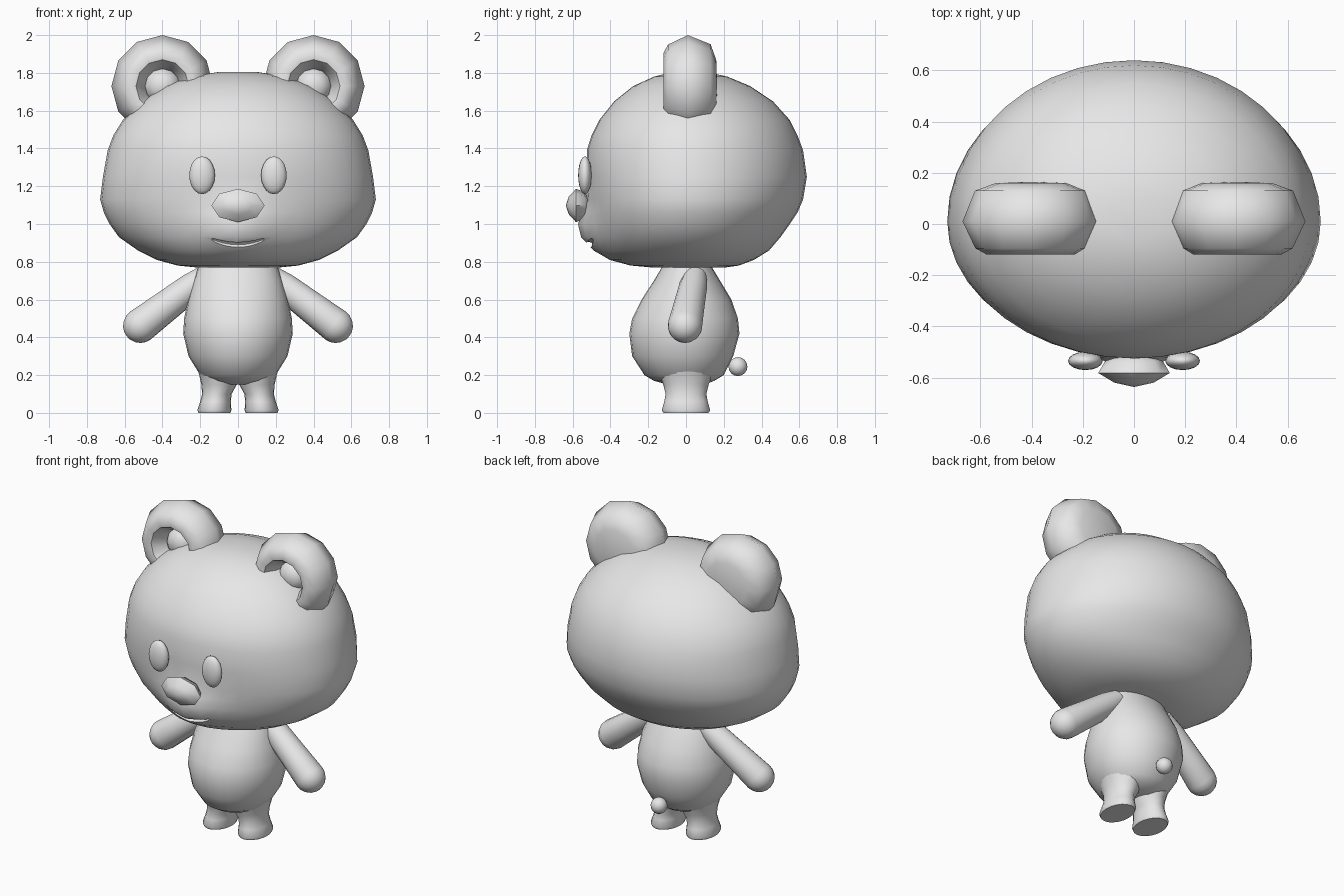
import bpy
import bmesh
from math import sin, cos, pi, exp, radians, sqrt
from mathutils import Matrix, Vector

if "Cube" in bpy.data.objects:
    bpy.data.objects.remove(bpy.data.objects["Cube"])

grey = bpy.data.materials.new("plain grey")
grey.use_nodes = True
grey.diffuse_color = (0.8, 0.8, 0.8, 1)
grey.node_tree.nodes["Principled BSDF"].inputs["Base Color"].default_value = (0.8, 0.8, 0.8, 1)


def finish(name, bm, matrix=None):
    """Clean the mesh and turn it into an object."""
    bmesh.ops.remove_doubles(bm, verts=bm.verts, dist=0.0005)
    if matrix:
        bm.transform(matrix)
    bmesh.ops.recalc_face_normals(bm, faces=bm.faces)
    mesh = bpy.data.meshes.new(name)
    bm.to_mesh(mesh)
    bm.free()
    mesh.materials.append(grey)
    obj = bpy.data.objects.new(name, mesh)
    bpy.context.collection.objects.link(obj)
    smooth(obj)
    return obj


def smooth(obj):
    obj.data.shade_smooth()
    obj.data.set_sharp_from_angle(angle=radians(50))


def loft(name, rings, matrix=None):
    """Skin a list of point rings and close both ends."""
    bm = bmesh.new()
    loops = [[bm.verts.new(p) for p in ring] for ring in rings]
    n = len(loops[0])
    for a, b in zip(loops, loops[1:]):
        for i in range(n):
            j = (i + 1) % n
            bm.faces.new((a[i], a[j], b[j], b[i]))
    bm.faces.new(loops[0])
    bm.faces.new(loops[-1])
    return finish(name, bm, matrix)


def oval(z, rx, front, back, n, cx=0, cy=0):
    """Horizontal ring with its own depth to the front and to the back."""
    points = []
    for i in range(n):
        a = 2 * pi * i / n
        depth = back if sin(a) > 0 else front
        points.append(Vector((cx + rx * cos(a), cy + depth * sin(a), z)))
    return points


def lathe(name, profile, n, matrix):
    return loft(name, [oval(z, r, r, r, n) for r, z in profile], matrix)


def ellipsoid(name, centre, radii, n=16):
    bm = bmesh.new()
    bmesh.ops.create_uvsphere(bm, u_segments=n, v_segments=n // 2 + 2, radius=1)
    return finish(name, bm, Matrix.Translation(centre) @ Matrix.Diagonal((*radii, 1)))


# Head: height, half width, front depth, back depth
head_rings = [oval(*row, 40, cy=0.01) for row in (
    (.77, .22, .18, .2), (.78, .32, .29, .27), (.81, .43, .39, .35),
    (.86, .53, .45, .43), (.93, .63, .48, .49), (1, .68, .5, .54),
    (1.06, .71, .51, .58), (1.13, .73, .52, .61), (1.25, .715, .535, .63),
    (1.39, .69, .535, .61), (1.47, .66, .51, .58), (1.55, .61, .47, .54),
    (1.65, .51, .39, .45), (1.73, .39, .29, .33), (1.78, .26, .18, .21),
    (1.805, .1, .08, .1))]
# Muzzle swelling on the front of the head
for ring in head_rings:
    for p in ring:
        if p.y < -0.15:
            p.y -= 0.09 * exp(-(p.x / 0.18) ** 2 - ((p.z - 0.96) / 0.13) ** 2)
head = loft("head", head_rings)

# Mouth: a tapered curved groove cut along the muzzle
mouth_rings = []
for k in range(17):
    t = -1 + k / 8
    x, z = 0.14 * t, 0.89 + 0.03 * t * t
    y = head.ray_cast(Vector((x, -2, z)), Vector((0, 1, 0)))[1].y
    r = 0.004 + 0.012 * sqrt(1 - t * t)
    mouth_rings.append([Vector((x, y + 1.6 * r * cos(a), z + r * sin(a)))
                        for a in (2 * pi * i / 8 for i in range(8))])
cutter = loft("mouth_cutter", mouth_rings)
cutter.hide_render = True
groove = head.modifiers.new("mouth", "BOOLEAN")
groove.object = cutter
groove.solver = "EXACT"
bpy.context.view_layer.objects.active = head
bpy.ops.object.modifier_apply(modifier=groove.name)
bpy.data.objects.remove(cutter)
smooth(head)

# Nose: a faceted button with its tip to the front
facing = Matrix.Rotation(-pi / 2, 4, "X")
lathe("nose", [(0, -.637), (.55, -.62), (1, -.582), (.8, -.535), (0, -.5)], 8,
      Matrix.Translation((0, 0, 1.098)) @ Matrix.Diagonal((.14, 1, .088, 1)) @ facing)

# Body
loft("body", [oval(*row, 28) for row in (
    (.15, .1, .1, .1), (.17, .16, .17, .15), (.2, .2, .22, .2),
    (.3, .262, .285, .25), (.42, .29, .3, .283), (.5, .285, .285, .275),
    (.6, .265, .235, .24), (.7, .235, .17, .18), (.8, .2, .11, .12))])

# Tail
ellipsoid("tail", (0, .275, .245), (.05, .05, .05), 12)

# Paired parts
ear_profile = [(0, -.075), (.05, -.065), (.08, -.04), (.092, -.015), (.1, -.05),
               (.14, -.115), (.175, -.12), (.22, -.095), (.27, .01),
               (.222, .13), (.14, .16), (0, .165)]
for side, s in (("left", 1), ("right", -1)):
    ellipsoid(side + "_eye", (s * .19, -.535, 1.258), (.068, .036, .1))
    lathe(side + "_ear", ear_profile, 12,
          Matrix.Translation((s * .4, 0, 1.73)) @ facing)

    # Leg: height, half width, half depth, centre
    loft(side + "_leg", [oval(z, rx, ry, ry, 20, cx=s * cx) for z, rx, ry, cx in (
        (0, .085, .12, .125), (.015, .09, .128, .125), (.06, .081, .115, .119),
        (.1, .078, .108, .112), (.15, .094, .12, .1), (.2, .105, .14, .1),
        (.3, .12, .16, .12))])

    # Arm: tapered tube with a rounded hand
    shoulder = Vector((s * .17, .05, .725))
    hand = Vector((s * .517, -.005, .462))
    reach = (hand - shoulder).length
    arm = [(.06, 0), (.075, .1), (.085, reach * .7)]
    arm += [(.092 * cos(a), reach + .092 * sin(a)) for a in (i * pi / 10 for i in range(6))]
    turn = (hand - shoulder).to_track_quat("Z", "Y").to_matrix().to_4x4()
    lathe(side + "_arm", arm, 16, Matrix.Translation(shoulder) @ turn)
